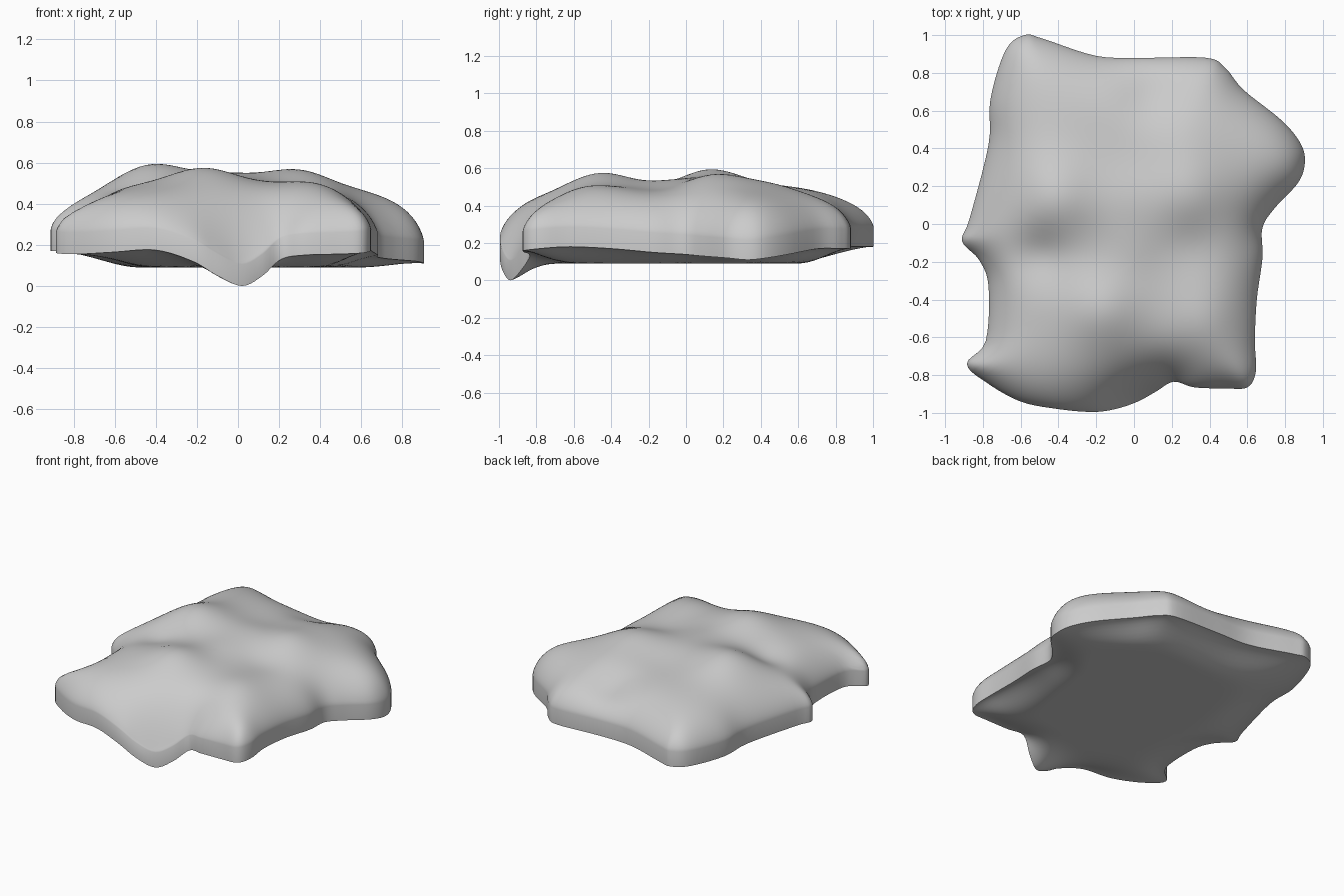
import bpy, bmesh, math

if "Cube" in bpy.data.objects:
    bpy.data.objects.remove(bpy.data.objects["Cube"])

# Outline seen from above, with the height of the lower rim: x, y, z
OUTLINE = [
    (-.58, 1.0, .18), (-.48, .98, .18), (-.20, .89, .18), (.05, .88, .18),
    (.38, .88, .17), (.48, .83, .17), (.58, .71, .17), (.78, .55, .14),
    (.88, .43, .12), (.905, .33, .11), (.87, .22, .12), (.75, .09, .13),
    (.68, -.02, .14), (.68, -.18, .15), (.65, -.40, .17), (.64, -.62, .18),
    (.645, -.78, .17), (.60, -.865, .16), (.48, -.87, .155), (.32, -.865, .15),
    (.21, -.835, .13), (.12, -.885, .05), (.02, -.94, .0), (-.10, -.98, .05),
    (-.22, -.995, .12), (-.40, -.98, .175), (-.60, -.94, .165), (-.78, -.84, .155),
    (-.885, -.74, .16), (-.785, -.62, .17), (-.77, -.33, .17), (-.82, -.19, .17),
    (-.91, -.09, .17), (-.87, .03, .17), (-.77, .42, .17), (-.76, .66, .17),
    (-.68, .92, .18),
]
# Swells and hollows of the top: x, y, height, radius
SWELLS = [
    (-.42, .13, .095, .17), (-.17, -.45, .075, .15), (.28, .16, .065, .15),
    (-.50, -.16, -.05, .11), (-.60, -.38, .01, .13), (-.05, .12, .035, .14),
    (.10, .72, -.05, .12), (.28, .45, .02, .14), (-.45, .58, .01, .20),
    (.38, -.52, .03, .13), (.30, -.12, -.02, .12), (-.02, -.12, .02, .12),
]
WALL, TOP, FLOOR, STEPS = .105, .50, .09, 5
CX, CY = 0, -.2          # point the rings shrink towards


def smooth_loop(pts, steps):
    """Closed Catmull-Rom curve."""
    out, n = [], len(pts)
    for i in range(n):
        a, b, c, d = (pts[(i + k) % n] for k in (-1, 0, 1, 2))
        for s in range(steps):
            t = s / steps
            out.append(tuple(.5 * (2*q + (r-p)*t + (2*p-5*q+4*r-u)*t*t
                                   + (3*q-p-3*r+u)*t**3)
                             for p, q, r, u in zip(a, b, c, d)))
    return out


loop = smooth_loop(OUTLINE, STEPS)
n = len(loop)
segs = []
for (ax, ay, az), (bx, by, bz) in zip(loop, loop[1:] + loop[:1]):
    l = math.hypot(bx - ax, by - ay)
    segs.append((ax, ay, (bx - ax) / l, (by - ay) / l, l, (az + bz) / 2))


def edge_field(x, y):
    """Soft distance to the outline and the blended rim height."""
    total = rim = 0
    for ax, ay, dx, dy, l, z in segs:
        px, py = ax - x, ay - y
        u = px*dx + py*dy
        h = max(1e-6, (px*dy - py*dx) ** 2)
        v = u + l
        w = (v / math.sqrt(v*v + h) - u / math.sqrt(u*u + h)) / h
        total += w
        rim += w * z
    return math.sqrt(2 / total), rim / total


def top_z(x, y, d, rim):
    # rounded shoulder everywhere, softer above the drooping front lip
    power = .72 + .30 * math.exp(-(x*x + (y + .95)**2) / .10)
    f = 1 - max(0, 1 - (d / .42) ** power) ** 2.1
    swell = sum(h * math.exp(-((x-a)**2 + (y-b)**2) / (2*r*r)) for a, b, h, r in SWELLS)
    return rim + WALL + (TOP - rim - WALL + swell) * f


def floor_z(x, y, d, rim):
    u = min(1, d / (.28 - .10 * x))
    return rim + (FLOOR - rim) * u * u * (3 - 2*u)


bm = bmesh.new()


def vert(x, y, fn, t, z):
    d, rim = (0, z) if t == 1 else edge_field(x, y)
    return bm.verts.new((x, y, max(0, fn(x, y, d, rim))))


def bridge(a, b):
    for i in range(n):
        j = (i + 1) % n
        bm.faces.new((a[i], a[j], b[j], b[i]))


def surface(fn, count):
    """Rings from the rim to a centre point; returns the rim ring."""
    rings = []
    for k in range(count):
        t = 1 - (k / count) ** 1.4
        rings.append([vert(CX + (x-CX)*t, CY + (y-CY)*t, fn, t, z) for x, y, z in loop])
    for a, b in zip(rings, rings[1:]):
        bridge(a, b)
    c = vert(CX, CY, fn, 0, 0)
    for i in range(n):
        bm.faces.new((rings[-1][i], rings[-1][(i + 1) % n], c))
    return rings[0]


# Upper skin, underside and the upright rim between them
upper = surface(top_z, 42)
lower = surface(floor_z, 24)
bridge(upper, lower)
bmesh.ops.recalc_face_normals(bm, faces=bm.faces[:])

mesh = bpy.data.meshes.new("rock_slab")
bm.to_mesh(mesh)
bm.free()
slab = bpy.data.objects.new("rock_slab", mesh)
bpy.context.collection.objects.link(slab)
bpy.context.view_layer.objects.active = slab
slab.select_set(True)
bpy.ops.object.shade_smooth_by_angle(angle=math.radians(60))
